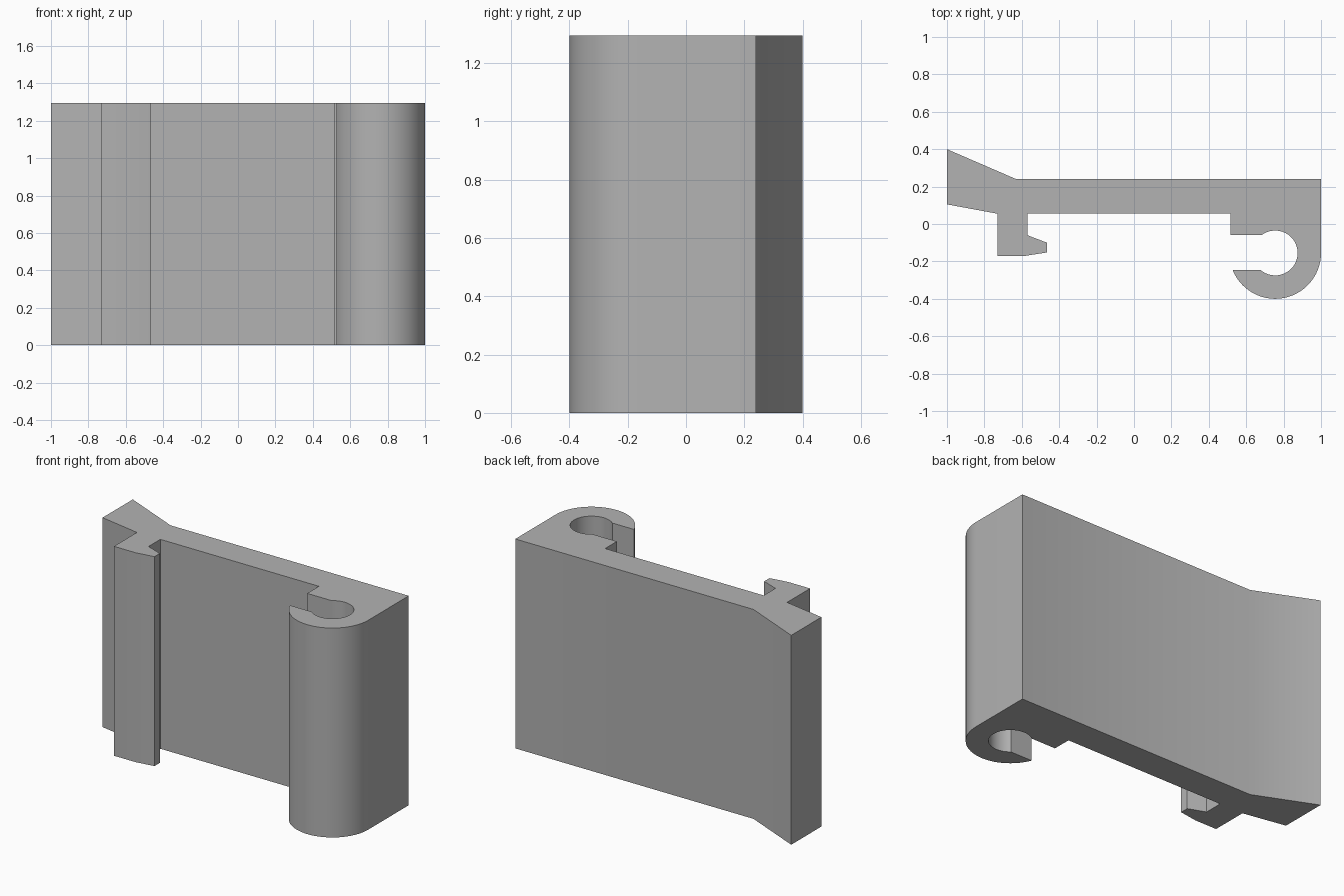
import bpy
import bmesh
from math import cos, sin, radians, asin, degrees

if "Cube" in bpy.data.objects:
    bpy.data.objects.remove(bpy.data.objects["Cube"], do_unlink=True)

HEIGHT = 1.295
HINGE = (0.755, -0.155)
OUTER, INNER = 0.245, 0.12
SLOT_TOP, SLOT_BOTTOM = -0.06, -0.245


def arc(radius, start, end, steps):
    """Points on the hinge circle between two angles in degrees."""
    angles = [radians(start + (end - start) * i / steps) for i in range(steps + 1)]
    return [(HINGE[0] + radius * cos(a), HINGE[1] + radius * sin(a)) for a in angles]


def left_angle(radius, y):
    """Angle where the left half of the hinge circle meets a given y."""
    return 180 - degrees(asin((y - HINGE[1]) / radius))


# Plate back, flared end, snap hook and plate front
profile = [(1, 0.24), (-0.63, 0.24), (-1, 0.4), (-1, 0.105), (-0.73, 0.055),
           (-0.73, -0.17), (-0.58, -0.17), (-0.465, -0.152), (-0.465, -0.1),
           (-0.57, -0.06), (-0.57, 0.055), (0.515, 0.055), (0.515, SLOT_TOP)]
# Hinge socket, then its curled outer wall back to the plate's end
profile += arc(INNER, left_angle(INNER, SLOT_TOP), left_angle(INNER, SLOT_BOTTOM) - 360, 32)
profile += arc(OUTER, left_angle(OUTER, SLOT_BOTTOM), 360, 28)

# Extrude the profile
bm = bmesh.new()
base = bm.faces.new([bm.verts.new((x, y, 0)) for x, y in profile])
top = bmesh.ops.extrude_face_region(bm, geom=[base])["geom"]
bmesh.ops.translate(bm, vec=(0, 0, HEIGHT),
                    verts=[v for v in top if isinstance(v, bmesh.types.BMVert)])
bmesh.ops.recalc_face_normals(bm, faces=bm.faces)
caps = [f for f in bm.faces if abs(f.normal.z) > 0.9]
bmesh.ops.triangulate(bm, faces=caps)
mesh = bpy.data.meshes.new("clip_hinge_plate")
bm.to_mesh(mesh)
bm.free()

plate = bpy.data.objects.new("clip_hinge_plate", mesh)
bpy.context.collection.objects.link(plate)

# Plain grey
grey = bpy.data.materials.new("grey")
grey.use_nodes = True
colour = (0.45, 0.45, 0.45, 1)
grey.diffuse_color = colour
grey.node_tree.nodes["Principled BSDF"].inputs["Base Color"].default_value = colour
mesh.materials.append(grey)

# Smooth the curved walls, keep the corners sharp
bpy.context.view_layer.objects.active = plate
plate.select_set(True)
bpy.ops.object.shade_smooth_by_angle(angle=radians(30))
